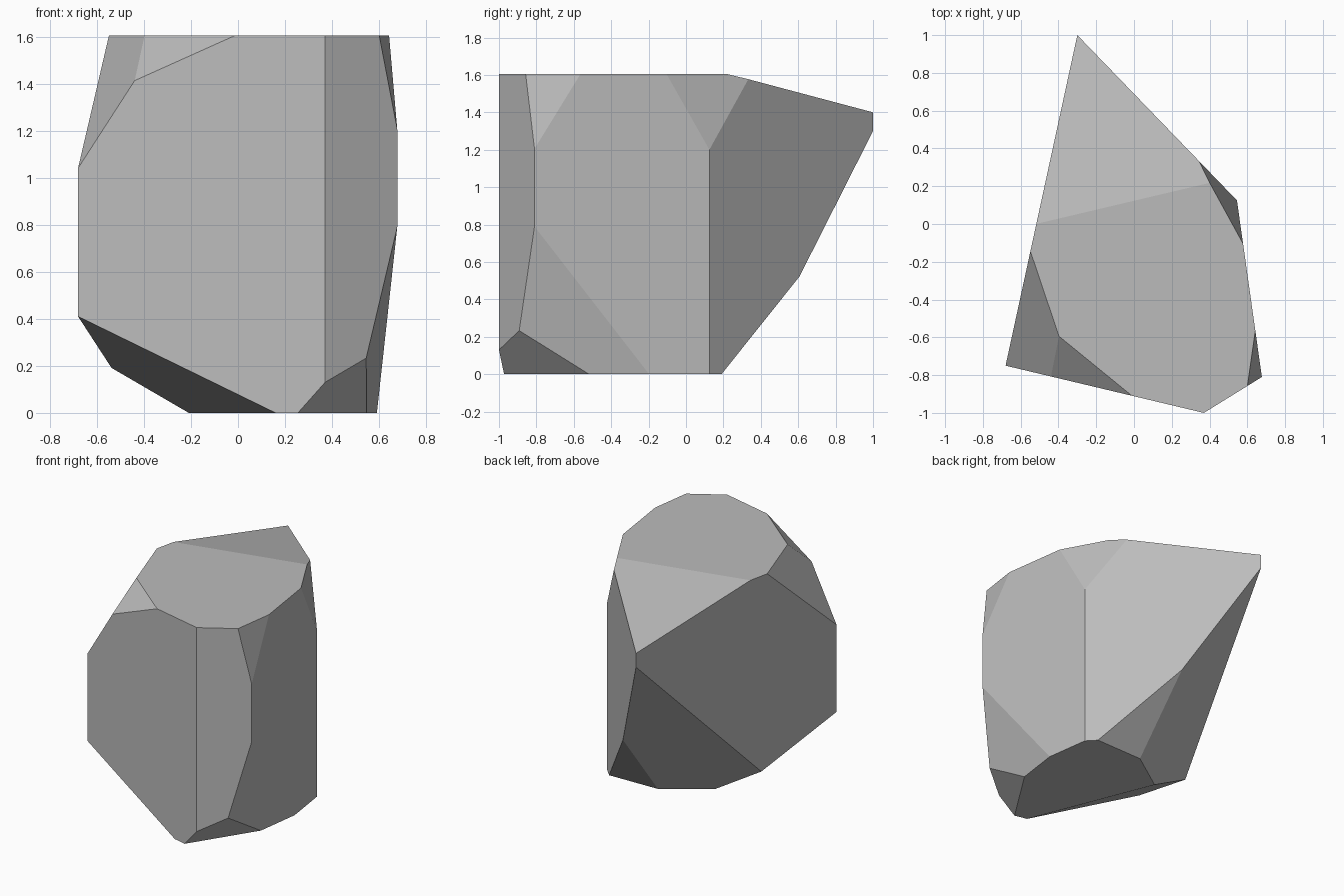
import bpy
import bmesh
from mathutils import Vector

# Remove the default cube
cube = bpy.data.objects.get("Cube")
if cube:
    bpy.data.objects.remove(cube, do_unlink=True)

HEIGHT = 1.605
CENTRE = Vector((0, -0.2, 0.8))

# Five-sided outline of the stone block
outline = [(-0.68, -0.75), (0.37, -1), (0.677, -0.81), (0.545, 0.125), (-0.3, 1)]

# Each chipped-off facet, given by three points on its plane
facets = {
    "top back slope": [(-0.52, 0, HEIGHT), (0.41, 0.22, HEIGHT), (-0.3, 1, 1.4)],
    "top left corner": [(-0.68, -0.75, 1.04), (-0.44, -0.81, 1.41), (-0.55, -0.14, HEIGHT)],
    "top front corner": [(-0.44, -0.81, 1.41), (-0.39, -0.6, HEIGHT), (-0.01, -0.91, HEIGHT)],
    "top back corner": [(0.345, 0.33, 1.58), (0.575, -0.1, HEIGHT), (0.545, 0.125, 1.2)],
    "top right corner": [(0.677, -0.81, 1.205), (0.6, -0.86, HEIGHT), (0.64, -0.58, HEIGHT)],
    "lower left corner": [(-0.68, -0.75, 0.41), (0.16, -0.95, 0), (-0.55, -0.15, 0.21)],
    "lower right side": [(0.677, -0.81, 0.79), (0.59, -0.2, 0), (0.545, -0.895, 0.235)],
    "lower front corner": [(0.37, -1, 0.13), (0.545, -0.895, 0.235), (0.545, -0.52, 0)],
    "back undercut": [(-0.3, 1, 1.3), (0.08, 0.605, 0.52), (-0.21, -0.03, 0)],
    "lower back corner": [(0.48, 0.19, 0), (0.08, 0.605, 0.52), (0.075, 0.18, 0)],
}


def chip(bm, points):
    """Slice away everything outside the plane and cap the cut."""
    a, b, c = (Vector(p) for p in points)
    normal = (b - a).cross(c - a).normalized()
    if normal.dot(CENTRE - a) > 0:
        normal.negate()
    cut = bmesh.ops.bisect_plane(
        bm, geom=bm.verts[:] + bm.edges[:] + bm.faces[:], dist=0.0005,
        plane_co=a, plane_no=normal, clear_outer=True)
    bm.edges.index_update()
    rim = [e for e in bm.edges if e.is_boundary]
    bmesh.ops.holes_fill(bm, edges=rim, sides=0)


# Block: extrude the outline, then chip its corners
bm = bmesh.new()
base = bm.faces.new([bm.verts.new((x, y, 0)) for x, y in outline])
raised = bmesh.ops.extrude_face_region(bm, geom=[base], use_keep_orig=True)
top = [v for v in raised["geom"] if isinstance(v, bmesh.types.BMVert)]
bmesh.ops.translate(bm, verts=top, vec=(0, 0, HEIGHT))
for points in facets.values():
    chip(bm, points)
bmesh.ops.remove_doubles(bm, verts=bm.verts[:], dist=0.004)
bmesh.ops.recalc_face_normals(bm, faces=bm.faces[:])

mesh = bpy.data.meshes.new("rock")
bm.to_mesh(mesh)
bm.free()

# Stone colour
stone = bpy.data.materials.new("stone_grey")
stone.use_nodes = True
colour = (0.5, 0.5, 0.5, 1)
stone.diffuse_color = colour
stone.node_tree.nodes["Principled BSDF"].inputs["Base Color"].default_value = colour
mesh.materials.append(stone)

rock = bpy.data.objects.new("rock", mesh)
bpy.context.collection.objects.link(rock)
